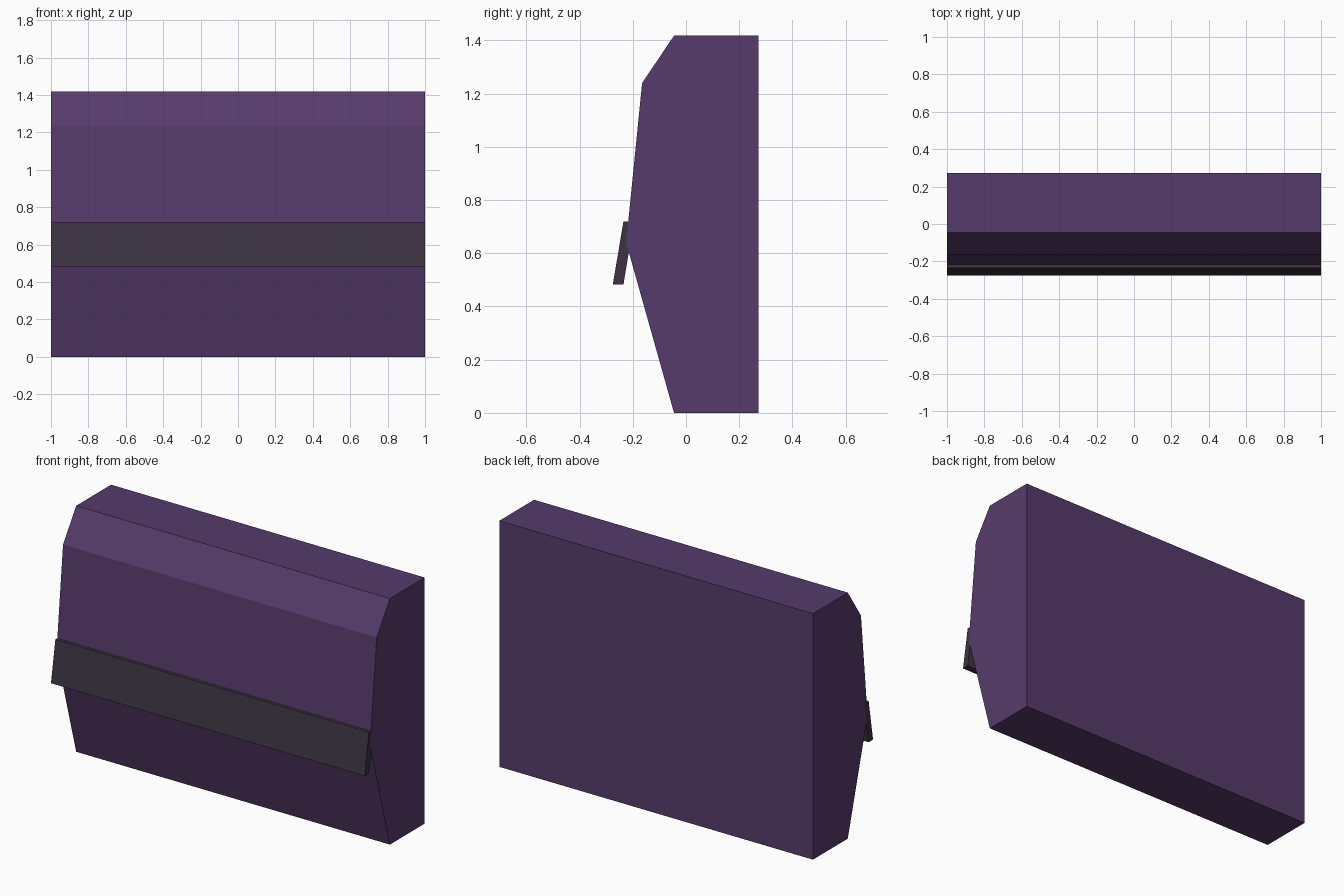
import bpy
import bmesh

cube = bpy.data.objects.get("Cube")
if cube:
    bpy.data.objects.remove(cube, do_unlink=True)


def make_material(name, color):
    mat = bpy.data.materials.new(name)
    mat.use_nodes = True
    rgba = (*color, 1.0)
    mat.diffuse_color = rgba
    bsdf = mat.node_tree.nodes["Principled BSDF"]
    bsdf.inputs["Base Color"].default_value = rgba
    bsdf.inputs["Roughness"].default_value = 0.8
    return mat


def extrude_profile(name, profile, half_width, mat):
    """Sweep a closed (y, z) outline along x, centred on x = 0."""
    bm = bmesh.new()
    face = bm.faces.new([bm.verts.new((-half_width, y, z)) for y, z in profile])
    swept = bmesh.ops.extrude_face_region(bm, geom=[face])["geom"]
    verts = [v for v in swept if isinstance(v, bmesh.types.BMVert)]
    bmesh.ops.translate(bm, verts=verts, vec=(2 * half_width, 0, 0))
    bmesh.ops.recalc_face_normals(bm, faces=bm.faces)
    mesh = bpy.data.meshes.new(name)
    bm.to_mesh(mesh)
    bm.free()
    mesh.materials.append(mat)
    obj = bpy.data.objects.new(name, mesh)
    bpy.context.collection.objects.link(obj)
    return obj


purple = make_material("dark purple", (0.094, 0.044, 0.147))
charcoal = make_material("charcoal", (0.045, 0.034, 0.054))

# Main body: flat back, faceted bulging front
extrude_profile("body", [
    (0.272, 0), (0.272, 1.418), (-0.045, 1.418),
    (-0.165, 1.24), (-0.225, 0.64), (-0.045, 0),
], 1.0, purple)

# Slanted trim strip across the front
extrude_profile("front_strip", [
    (-0.275, 0.483), (-0.235, 0.483), (-0.196, 0.72), (-0.235, 0.72),
], 1.0, charcoal)
